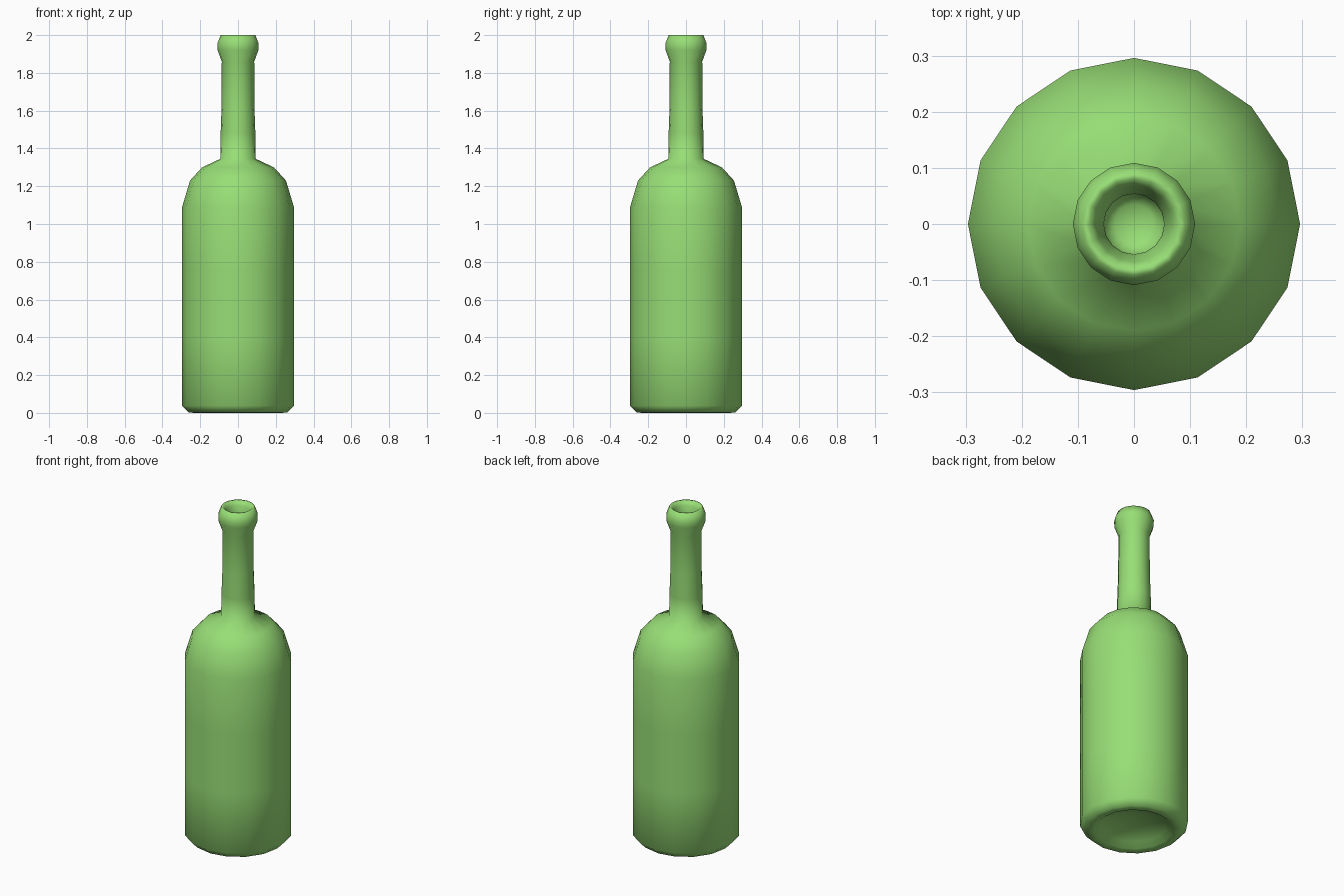
import bpy, bmesh, math

if "Cube" in bpy.data.objects:
    bpy.data.objects.remove(bpy.data.objects["Cube"])

SIDES = 16

# Green glass
glass = bpy.data.materials.new("bottle_green")
glass.diffuse_color = (0.314, 0.73, 0.181, 1)
glass.use_nodes = True
glass.node_tree.nodes["Principled BSDF"].inputs["Base Color"].default_value = glass.diffuse_color

# Radius and height, from the hollow underside, up the outside, into the mouth
profile = [
    (0, 0.07), (0.10, 0.05), (0.18, 0.03), (0.215, 0.004), (0.235, 0.0),
    (0.262, 0.003), (0.296, 0.038), (0.296, 0.4), (0.296, 0.75), (0.296, 1.09),
    (0.254, 1.23), (0.19, 1.30), (0.094, 1.345), (0.092, 1.48),
    (0.087, 1.62), (0.086, 1.86), (0.108, 1.92), (0.109, 1.955), (0.092, 2.0),
    (0.08, 2.0), (0.068, 1.975), (0.054, 1.93), (0.053, 1.72),
    (0.035, 1.705), (0, 1.70),
]

bm = bmesh.new()
rings = []
for r, z in profile:
    if r == 0:
        rings.append([bm.verts.new((0, 0, z))])
    else:
        rings.append([bm.verts.new((r * math.cos(a), r * math.sin(a), z))
                      for a in (2 * math.pi * i / SIDES for i in range(SIDES))])

for low, high in zip(rings, rings[1:]):
    for i in range(SIDES):
        j = (i + 1) % SIDES
        if len(low) == 1:
            bm.faces.new((low[0], high[j], high[i]))
        elif len(high) == 1:
            bm.faces.new((low[i], low[j], high[0]))
        else:
            bm.faces.new((low[i], low[j], high[j], high[i]))
bmesh.ops.recalc_face_normals(bm, faces=bm.faces)
for f in bm.faces:
    f.smooth = True

mesh = bpy.data.meshes.new("bottle")
bm.to_mesh(mesh)
bm.free()
mesh.materials.append(glass)
bottle = bpy.data.objects.new("bottle", mesh)
bpy.context.collection.objects.link(bottle)
